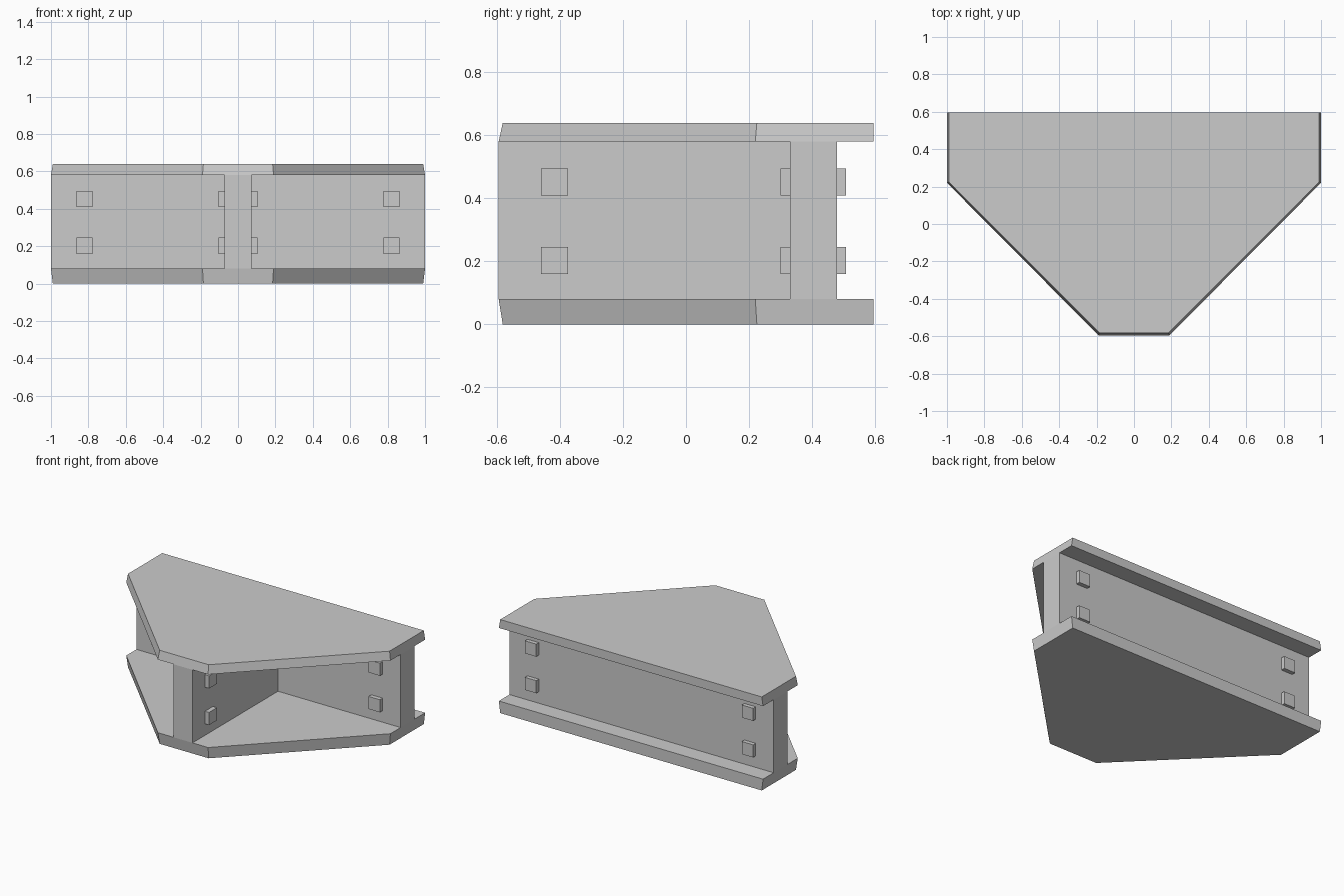
import bpy
import bmesh

if "Cube" in bpy.data.objects:
    bpy.data.objects.remove(bpy.data.objects["Cube"], do_unlink=True)

steel = bpy.data.materials.new("grey steel")
steel.use_nodes = True
GREY = (0.6, 0.6, 0.6, 1)
steel.diffuse_color = GREY
steel.node_tree.nodes["Principled BSDF"].inputs["Base Color"].default_value = GREY

BACK = 0.595
Z_LOW, Z_HIGH, Z_TOP = 0.08, 0.58, 0.64


def finish(name, bm):
    bmesh.ops.recalc_face_normals(bm, faces=bm.faces)
    mesh = bpy.data.meshes.new(name)
    bm.to_mesh(mesh)
    bm.free()
    mesh.materials.append(steel)
    obj = bpy.data.objects.new(name, mesh)
    bpy.context.collection.objects.link(obj)
    return obj


def box(name, x, y, z):
    """Box between the given (low, high) pairs."""
    bm = bmesh.new()
    bmesh.ops.create_cube(bm, size=1)
    for v in bm.verts:
        v.co = [r[0] if c < 0 else r[1] for c, r in zip(v.co, (x, y, z))]
    return finish(name, bm)


def outline(half):
    """Mirror a half outline, listed from back to front, into a closed loop."""
    return half + [(-x, y) for x, y in reversed(half)]


def plate(name, z_inner, z_outer):
    """Six-sided gusset plate, slightly tapered toward its outer face."""
    wide = outline([(1, BACK), (1, 0.22), (0.19, -BACK)])
    narrow = outline([(0.99, BACK), (0.99, 0.225), (0.185, -0.582)])
    bm = bmesh.new()
    inner = [bm.verts.new((x, y, z_inner)) for x, y in wide]
    outer = [bm.verts.new((x, y, z_outer)) for x, y in narrow]
    bm.faces.new(inner)
    bm.faces.new(outer)
    for i in range(len(inner)):
        j = (i + 1) % len(inner)
        bm.faces.new((inner[i], inner[j], outer[j], outer[i]))
    return finish(name, bm)


# Plates above and below
plate("bottom_plate", Z_LOW, 0)
plate("top_plate", Z_HIGH, Z_TOP)

# Long back wall and the central web that meets it
box("back_wall", (-1, 1), (0.33, 0.48), (Z_LOW, Z_HIGH))
box("center_web", (-0.072, 0.072), (-BACK, 0.33), (Z_LOW, Z_HIGH))

# Square bolt heads on both sides of the wall and of the web
for level, zc in (("lower", 0.202), ("upper", 0.452)):
    z = (zc - 0.043, zc + 0.043)
    for side, s in (("left", 1), ("right", -1)):
        x = sorted((s * 0.778, s * 0.864))
        box(f"wall_front_bolt_{level}_{side}", x, (0.30, 0.33), z)
        box(f"wall_back_bolt_{level}_{side}", x, (0.48, 0.508), z)
        x = sorted((s * 0.072, s * 0.103))
        box(f"web_bolt_{level}_{side}", x, (-0.46, -0.374), z)
